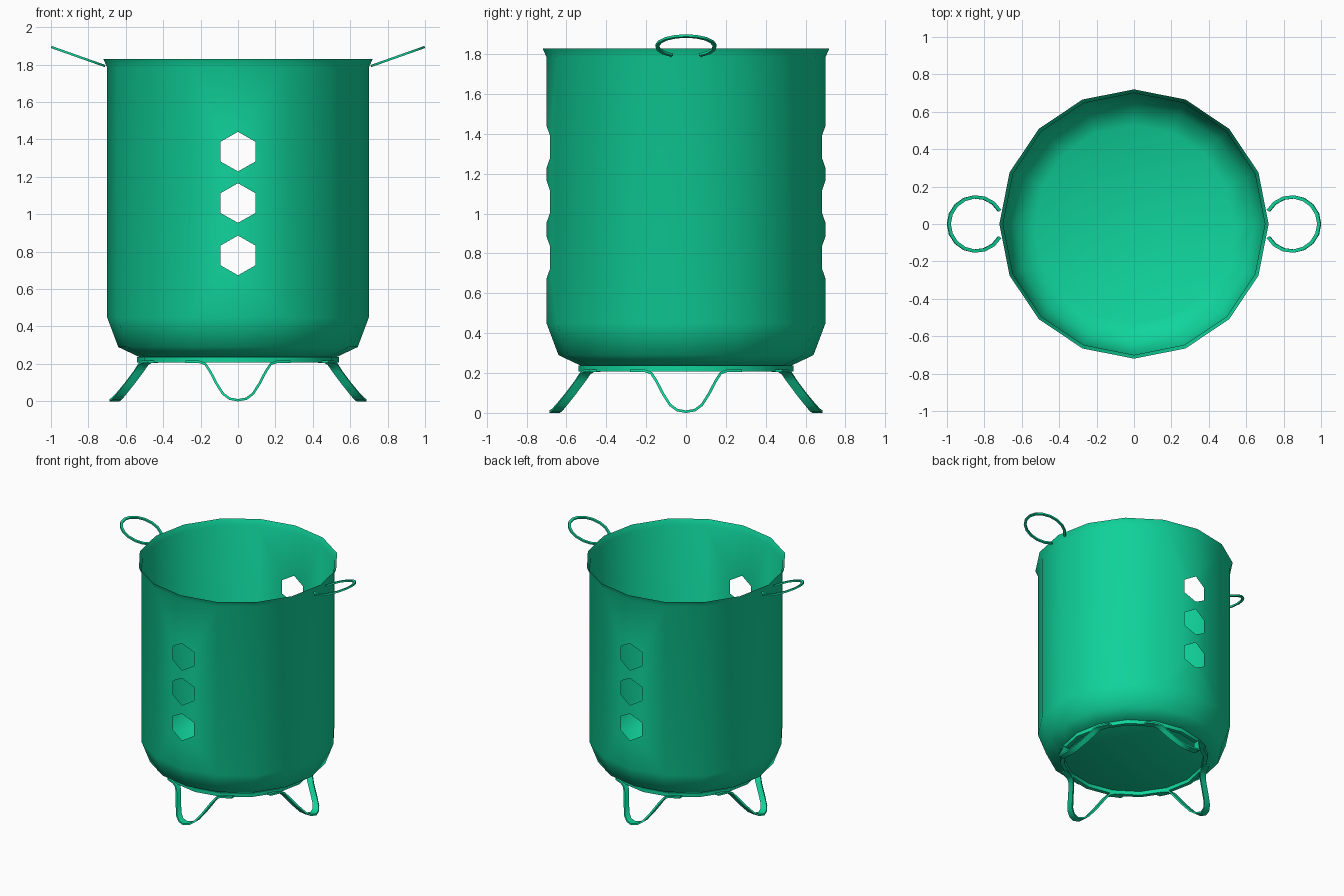
import bpy
import math
from mathutils import Vector, Matrix

if "Cube" in bpy.data.objects:
    bpy.data.objects.remove(bpy.data.objects["Cube"], do_unlink=True)

green = bpy.data.materials.new("bright green")
green.use_nodes = True
color = (0.005, 0.66, 0.33, 1)
green.diffuse_color = color
green.node_tree.nodes["Principled BSDF"].inputs["Base Color"].default_value = color

SIDES = 16


def add_object(name, verts, faces, angle):
    mesh = bpy.data.meshes.new(name)
    mesh.from_pydata([tuple(v) for v in verts], [], faces)
    mesh.materials.append(green)
    obj = bpy.data.objects.new(name, mesh)
    bpy.context.collection.objects.link(obj)
    bpy.ops.object.select_all(action='DESELECT')
    obj.select_set(True)
    bpy.context.view_layer.objects.active = obj
    bpy.ops.object.shade_smooth_by_angle(angle=math.radians(angle))
    return obj


def sweep(name, path, wide, thin, closed=False):
    """Strip of rectangular section: wide and thin are half-size vectors per point."""
    verts, faces = [], []
    for p, w, t in zip(path, wide, thin):
        verts += [p - w - t, p + w - t, p + w + t, p - w + t]
    n = len(path)
    for i in range(n if closed else n - 1):
        a, b = 4 * i, 4 * ((i + 1) % n)
        for k in range(4):
            m = (k + 1) % 4
            faces.append((a + k, a + m, b + m, b + k))
    if not closed:
        faces += [(3, 2, 1, 0), tuple(range(4 * n - 4, 4 * n))]
    return add_object(name, verts, faces, 40)


# Pot: faceted shell, hexagonal vents notched into the wall at front and back
PROFILE = [(0.53, 0.238), (0.64, 0.29), (0.70, 0.45), (0.70, 1.785), (0.72, 1.83)]
VENTS = [1.335, 1.06, 0.78]
VENT_W, VENT_H = 0.093, 0.106
verts, faces, lookup = [], [], {}


def vert(co):
    key = tuple(round(c, 4) for c in co)
    if key not in lookup:
        lookup[key] = len(verts)
        verts.append(Vector(co))
    return lookup[key]


def on_ring(r, z, i):
    a = math.tau * i / SIDES
    return Vector((r * math.cos(a), r * math.sin(a), z))


for level, ((r0, z0), (r1, z1)) in enumerate(zip(PROFILE, PROFILE[1:])):
    for i in range(SIDES):
        loop = [on_ring(r0, z0, i), on_ring(r0, z0, i + 1),
                on_ring(r1, z1, i + 1), on_ring(r1, z1, i)]
        if level == 2 and i % 8 in (3, 4):
            # The notched side is the seam at x = 0
            seam_first = i % 8 == 4
            seam, side = (loop[0], loop[1]) if seam_first else (loop[1], loop[0])
            step = (side - seam) * (VENT_W / abs(side.x - seam.x))
            notch = []
            for zc in VENTS:
                for dz, k in ((1, 0), (0.5, 1), (-0.5, 1), (-1, 0)):
                    p = seam + step * k
                    p.z = zc + dz * VENT_H
                    notch.append(p)
            if seam_first:
                loop = loop + notch
            else:
                loop = loop[:2] + notch[::-1] + loop[2:]
        faces.append([vert(p) for p in loop])
faces.append([vert(on_ring(*PROFILE[0], i)) for i in reversed(range(SIDES))])
add_object("pot_body", verts, faces, 60)

# Carrying loops: open rings tilted upward, ends meeting the wall
for side, name in ((1, "left_handle"), (-1, "right_handle")):
    tilt = Matrix.Rotation(math.radians(-19.5), 3, 'Y')
    path, wide, thin = [], [], []
    for i in range(15):
        a = math.radians(-151 + 302 * i / 14)
        out = tilt @ Vector((math.cos(a) * 1.06, math.sin(a), 0))
        up = tilt @ Vector((0, 0, 0.006))
        for bucket, v in ((path, Vector((0.845, 0, 1.84)) + out * 0.145),
                          (wide, out * 0.009), (thin, up)):
            bucket.append(Vector((v.x * side, v.y, v.z)))
    sweep(name, path, wide, thin)

# Stand ring under the floor
directions = [on_ring(1, 0, i) for i in range(SIDES)]
sweep("stand_ring", [d * 0.525 + Vector((0, 0, 0.222)) for d in directions],
      [d * 0.015 for d in directions], [Vector((0, 0, 0.015))] * SIDES, closed=True)

# Legs: flat strip bent into a U, splayed outward
HALF = [(0.28, 0.455, 0.212), (0.21, 0.487, 0.212), (0.175, 0.505, 0.2),
        (0.15, 0.53, 0.162), (0.115, 0.58, 0.095), (0.08, 0.625, 0.04),
        (0.045, 0.648, 0.014), (0, 0.66, 0.006)]
U_PATH = [(-t, r, z) for t, r, z in HALF] + HALF[-2::-1]
for n, name in enumerate(("front_leg", "left_leg", "back_leg", "right_leg")):
    turn = Matrix.Rotation(math.radians(90 * n), 3, 'Z')
    path = [Vector((t, -r, z)) for t, r, z in U_PATH]
    wide, thin = [], []
    for i, p in enumerate(path):
        d = path[min(i + 1, len(path) - 1)] - path[max(i - 1, 0)]
        thin.append(turn @ (Vector((-d.z, 0, d.x)).normalized() * 0.0065))
        wide.append(turn @ Vector((0, -0.026, 0)))
    sweep(name, [turn @ p for p in path], wide, thin)
